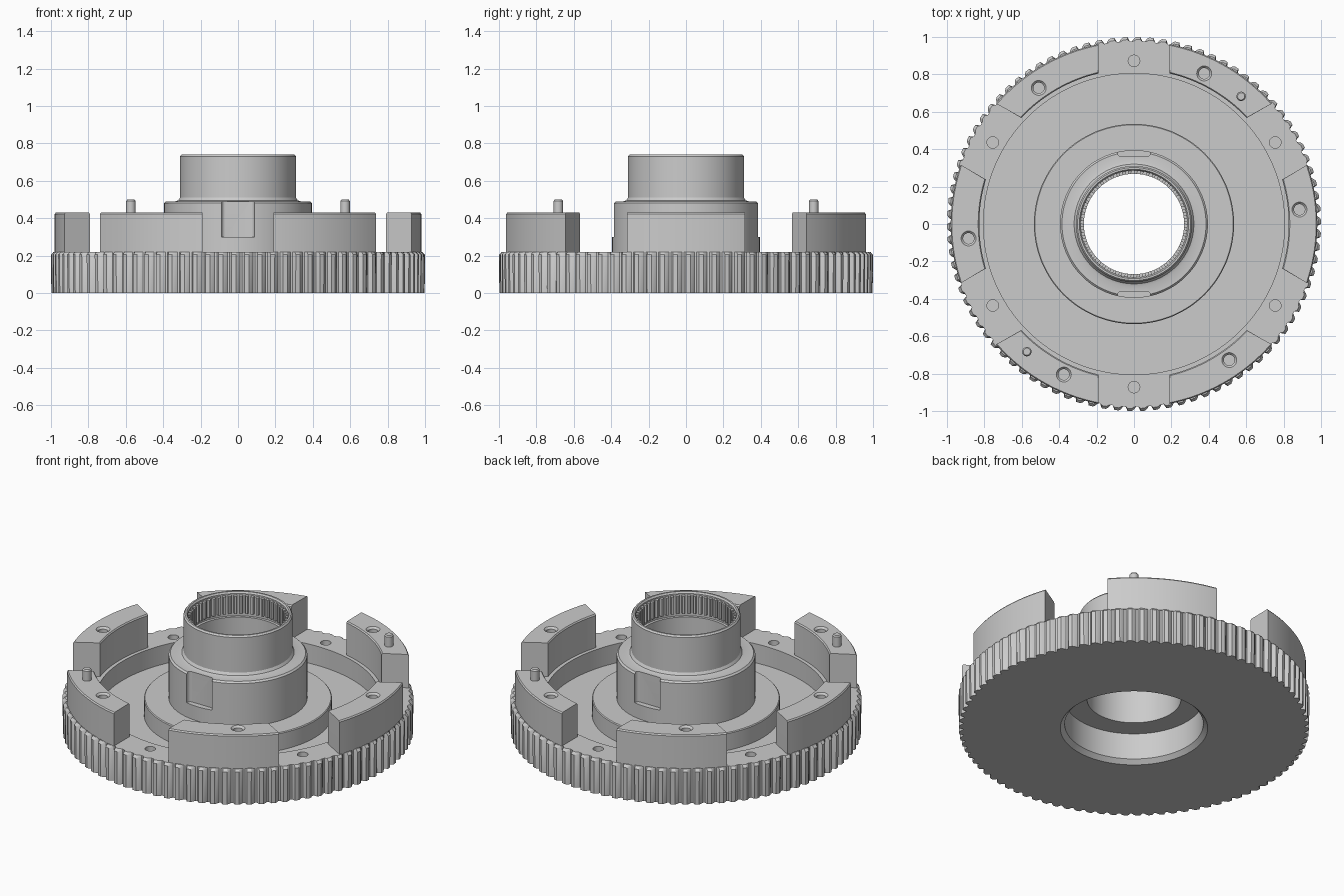
import bpy, bmesh
from math import sin, cos, pi, asin, radians

if "Cube" in bpy.data.objects:
    bpy.data.objects.remove(bpy.data.objects["Cube"])

TEETH, PER_TOOTH = 90, 6
N = TEETH * PER_TOOTH
SPLINE_PER = 10


def make_object(name, bm):
    bmesh.ops.recalc_face_normals(bm, faces=bm.faces[:])
    me = bpy.data.meshes.new(name)
    bm.to_mesh(me)
    bm.free()
    ob = bpy.data.objects.new(name, me)
    bpy.context.collection.objects.link(ob)
    return ob


def activate(ob):
    bpy.ops.object.select_all(action='DESELECT')
    ob.select_set(True)
    bpy.context.view_layer.objects.active = ob


def smooth(ob):
    activate(ob)
    bpy.ops.object.shade_smooth_by_angle(angle=radians(25))


def ring_radius(r, kind, i):
    # toothed rings drop to a lower radius in the gaps
    if kind == 'gear':
        return (r, r, r, r - .008, .976, .976)[i % PER_TOOTH]
    if kind == 'spline':
        return r if i % SPLINE_PER < 5 else .285
    return r


def lathe(name, profile, n):
    bm = bmesh.new()
    rings = [[bm.verts.new((ring_radius(r, k, i) * cos(2 * pi * i / n),
                            ring_radius(r, k, i) * sin(2 * pi * i / n), z))
              for i in range(n)] for r, z, k in profile]
    for a, b in zip(rings, rings[1:] + rings[:1]):
        for i in range(n):
            j = (i + 1) % n
            bm.faces.new((a[i], a[j], b[j], b[i]))
    return make_object(name, bm)


def cylinder(bm, r, x, y, z0, z1, r_top=None):
    res = bmesh.ops.create_cone(bm, cap_ends=True, segments=24, radius1=r,
                                radius2=r if r_top is None else r_top, depth=z1 - z0)
    bmesh.ops.translate(bm, verts=res['verts'], vec=(x, y, (z0 + z1) / 2))


def cut(target, cutter):
    m = target.modifiers.new("cut", 'BOOLEAN')
    m.object, m.operation, m.solver = cutter, 'DIFFERENCE', 'EXACT'
    cutter.hide_render = True
    activate(target)
    bpy.ops.object.modifier_apply(modifier=m.name)
    bpy.data.objects.remove(cutter, do_unlink=True)


# gear disc and stepped hub as one turned body
P = ''
profile = [
    (.42, 0, P), (.998, 0, 'gear'), (1.0, .205, 'gear'), (.986, .22, 'gear'), (.97, .22, P),
    (.805, .22, P), (.805, .10, P), (.535, .10, P), (.535, .205, P), (.53, .21, P),
    (.395, .21, P), (.395, .48, P), (.385, .49, P), (.335, .49, P), (.32, .495, P),
    (.31, .51, P), (.31, .73, P), (.302, .74, P), (.292, .74, P), (.285, .73, P),
    (.285, .722, P), (.268, .72, 'spline'), (.268, .61, 'spline'), (.285, .608, P),
    (.285, .59, P), (.268, .59, P), (.268, .19, P), (.395, .19, P), (.395, .025, P)]
body = lathe("gear_body", profile, N)

# bolt holes between the blocks, and the two hub keyways
bm = bmesh.new()
for k in range(6):
    a = radians(30 + 60 * k)
    cylinder(bm, .031, .872 * cos(a), .872 * sin(a), .06, .3)
cut(body, make_object("hole_cutter", bm))
bm = bmesh.new()
for s in (-1, 1):
    res = bmesh.ops.create_cube(bm, size=1)
    bmesh.ops.scale(bm, verts=res['verts'], vec=(.175, .1, .3))
    bmesh.ops.translate(bm, verts=res['verts'], vec=(0, s * .41, .45))
    edges = {e for v in res['verts'] for e in v.link_edges
             if abs(e.verts[0].co.z - e.verts[1].co.z) > .1
             and abs(e.verts[0].co.y) < .4}
    bmesh.ops.bevel(bm, geom=list(edges), offset=.02, segments=4, affect='EDGES', profile=.5)
cut(body, make_object("keyway_cutter", bm))
smooth(body)

# six raised rim blocks separated by parallel-sided gaps
R_OUT, R_IN, HALF_GAP = .98, .827, .19


def arc(r, start):
    d = asin(HALF_GAP / r)
    a0, a1 = start + d, start + pi / 3 - d
    return [(r, a0 + (a1 - a0) * i / 24) for i in range(25)]


for k in range(6):
    start = radians(-30 + 60 * k)
    bm = bmesh.new()
    pts = arc(R_OUT, start) + arc(R_IN, start)[::-1]
    rows = [[bm.verts.new(((r - (inset if r == R_OUT else -inset) ) * cos(a),
                           (r - (inset if r == R_OUT else -inset)) * sin(a), z))
             for r, a in pts] for z, inset in ((.218, 0), (.422, 0), (.43, .006))]
    n = len(pts)
    for lo, hi in zip(rows, rows[1:]):
        for i in range(n):
            j = (i + 1) % n
            bm.faces.new((lo[i], lo[j], hi[j], hi[i]))
    for row in (rows[0], rows[-1]):
        for i in range(24):
            bm.faces.new((row[i], row[i + 1], row[n - 2 - i], row[n - 1 - i]))
    block = make_object(f"rim_block_{k + 1}", bm)
    a = radians(5 + 60 * k)
    x, y = .888 * cos(a), .888 * sin(a)
    # countersunk screw hole
    bm = bmesh.new()
    cylinder(bm, .029, x, y, .26, .5)
    cut(block, make_object("screw_cutter", bm))
    bm = bmesh.new()
    cylinder(bm, .029, x, y, .418, .442, .051)
    cut(block, make_object("sink_cutter", bm))
    smooth(block)

# two locating pins with chamfered tips
for k in range(2):
    a = radians(50 + 180 * k)
    bm = bmesh.new()
    x, y = .891 * cos(a), .891 * sin(a)
    cylinder(bm, .025, x, y, .425, .492)
    cylinder(bm, .025, x, y, .492, .50, .019)
    smooth(make_object(f"locating_pin_{k + 1}", bm))
